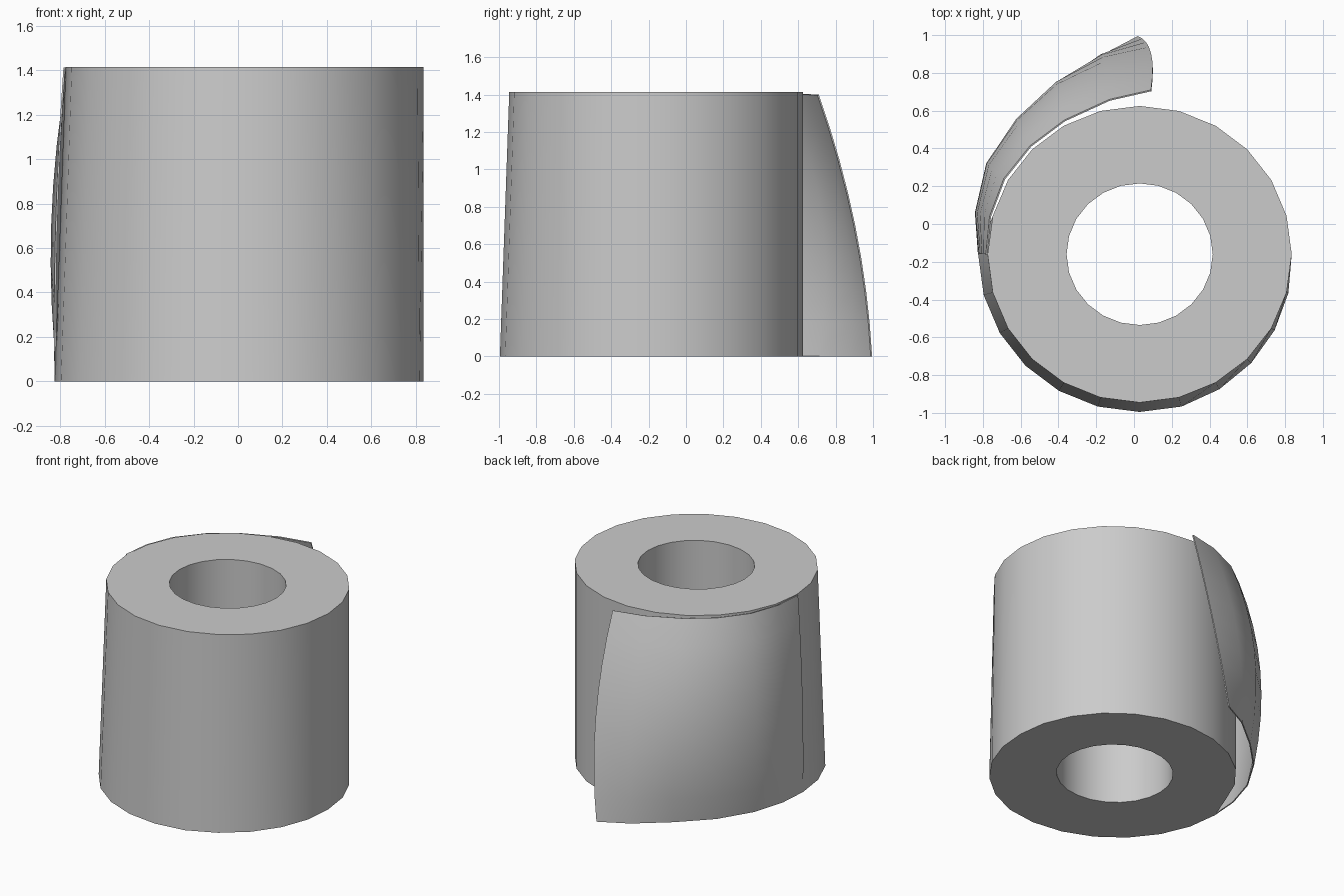
import bpy, bmesh, math

if "Cube" in bpy.data.objects:
    bpy.data.objects.remove(bpy.data.objects["Cube"], do_unlink=True)

paper = bpy.data.materials.new("paper_grey")
paper.use_nodes = True
COLOUR = (0.6, 0.6, 0.6, 1)
paper.diffuse_color = COLOUR
paper.node_tree.nodes["Principled BSDF"].inputs["Base Color"].default_value = COLOUR

SIDES, HEIGHT = 24, 1.415
CX, CY = 0.03, -0.16


def finish(bm, name):
    bmesh.ops.recalc_face_normals(bm, faces=bm.faces[:])
    mesh = bpy.data.meshes.new(name)
    bm.to_mesh(mesh)
    bm.free()
    mesh.materials.append(paper)
    ob = bpy.data.objects.new(name, mesh)
    bpy.context.collection.objects.link(ob)
    bpy.ops.object.select_all(action='DESELECT')
    ob.select_set(True)
    bpy.context.view_layer.objects.active = ob
    bpy.ops.object.shade_smooth_by_angle(angle=math.radians(40))
    return ob


# Roll: tube whose front half flares slightly towards the base
def ring(bm, rx, ry, z, flare=0):
    verts = []
    for i in range(SIDES):
        a = -2 * math.pi * i / SIDES          # clockwise, front half first
        grow = flare * min(1, i / 5) if i <= SIDES // 2 else 0
        verts.append(bm.verts.new((CX + (rx + grow) * math.cos(a),
                                   CY + (ry + grow) * math.sin(a), z)))
    return verts


bm = bmesh.new()
loops = [ring(bm, 0.805, 0.785, HEIGHT), ring(bm, 0.805, 0.785, 0, 0.05),
         ring(bm, 0.387, 0.375, 0), ring(bm, 0.387, 0.375, HEIGHT)]
for k in range(4):
    a, b = loops[k], loops[(k + 1) % 4]
    for i in range(SIDES):
        j = (i + 1) % SIDES
        bm.faces.new((a[i], a[j], b[j], b[i]))
finish(bm, "paper_roll")

# Loose sheet: peels off the side and ends in a free flap at the back
bottom = [(-.825, -.16), (-.81, .05), (-.74, .28), (-.60, .51),
          (-.40, .71), (-.18, .89), (.02, .995)]
middle = [(-.82, -.16), (-.84, .06), (-.78, .32), (-.62, .55),
          (-.41, .74), (-.16, .86), (.09, .905)]
top = [(-.785, -.16), (-.765, .04), (-.69, .24), (-.55, .415),
       (-.37, .55), (-.13, .66), (.09, .71)]
ROWS = 8
bm = bmesh.new()
grid = []
for r in range(ROWS + 1):
    t = r / ROWS
    w = ((1 - t) * (1 - 2 * t), 4 * t * (1 - t), t * (2 * t - 1))
    row = []
    for c, rails in enumerate(zip(bottom, middle, top)):
        x, y = (sum(k * p[n] for k, p in zip(w, rails)) for n in (0, 1))
        row.append(bm.verts.new((x, y, t * (HEIGHT - 0.002 * c - 0.003))))
    grid.append(row)
for r in range(ROWS):
    for c in range(len(top) - 1):
        bm.faces.new((grid[r][c], grid[r][c + 1], grid[r + 1][c + 1], grid[r + 1][c]))
bmesh.ops.recalc_face_normals(bm, faces=bm.faces[:])
bmesh.ops.solidify(bm, geom=bm.faces[:], thickness=0.008)
for v in bm.verts:
    v.co.z = max(0, v.co.z)
finish(bm, "loose_sheet")
